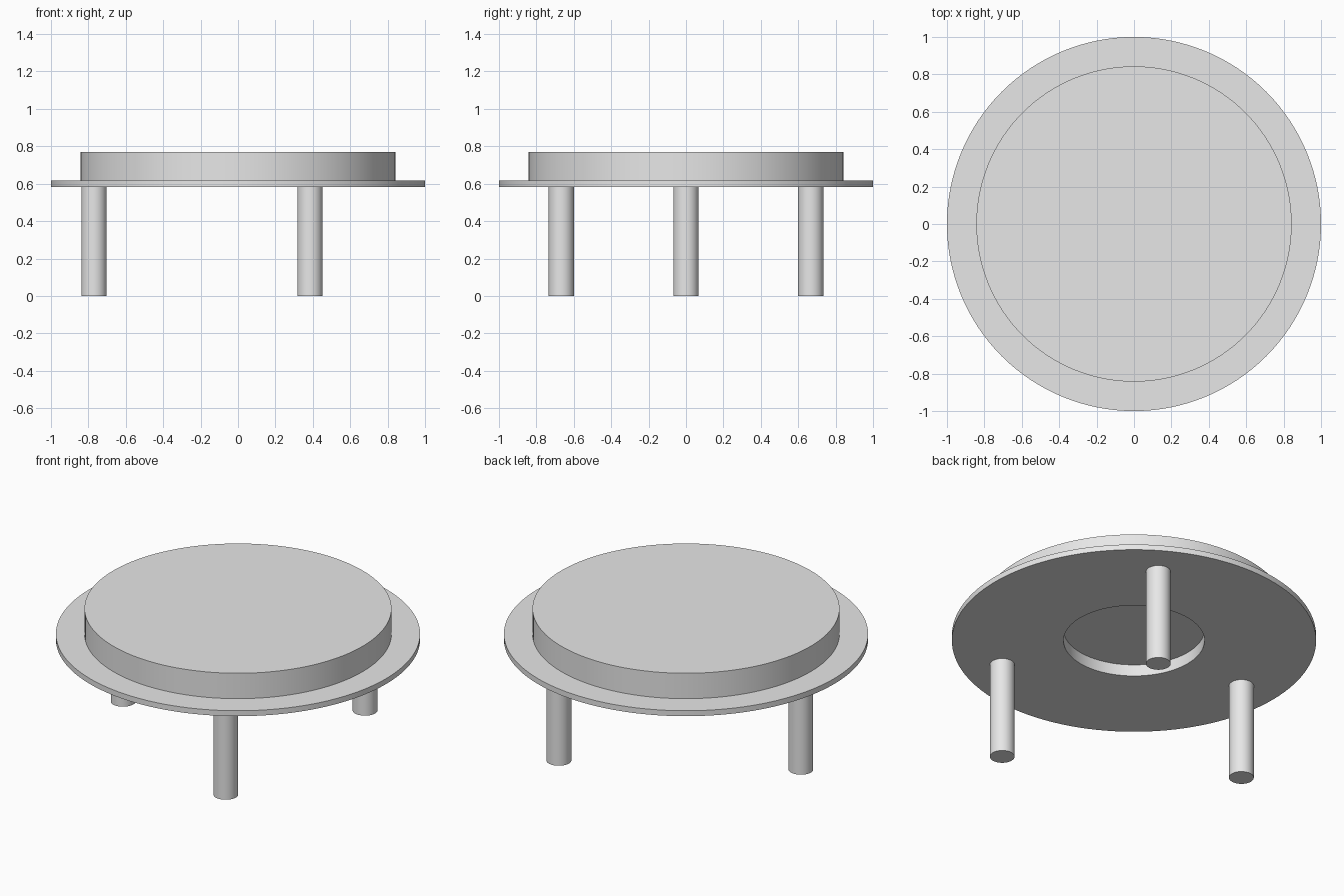
import bpy, bmesh, math
from mathutils import Matrix

cube = bpy.data.objects.get("Cube")
if cube:
    bpy.data.objects.remove(cube, do_unlink=True)

# Single grey finish
grey = bpy.data.materials.new("light_grey")
grey.use_nodes = True
colour = (0.8, 0.8, 0.8, 1)
grey.diffuse_color = colour
grey.node_tree.nodes["Principled BSDF"].inputs["Base Color"].default_value = colour


def finish(name, bm):
    """Turn a bmesh into a smooth, sharp-edged object."""
    bmesh.ops.recalc_face_normals(bm, faces=bm.faces)
    mesh = bpy.data.meshes.new(name)
    bm.to_mesh(mesh)
    bm.free()
    mesh.materials.append(grey)
    obj = bpy.data.objects.new(name, mesh)
    bpy.context.collection.objects.link(obj)
    bpy.ops.object.select_all(action="DESELECT")
    obj.select_set(True)
    bpy.context.view_layer.objects.active = obj
    bpy.ops.object.shade_smooth_by_angle(angle=math.radians(30))
    return obj


def lathe(name, profile, segments):
    """Sweep (radius, height) points around z and cap both ends."""
    bm = bmesh.new()
    rings = []
    for r, z in profile:
        rings.append([bm.verts.new((r * math.cos(a), r * math.sin(a), z))
                      for a in (math.tau * i / segments for i in range(segments))])
    for low, high in zip(rings, rings[1:]):
        for i in range(segments):
            j = (i + 1) % segments
            bm.faces.new((low[i], low[j], high[j], high[i]))
    bm.faces.new(rings[0])
    bm.faces.new(rings[-1])
    return finish(name, bm)


# Body: underside recess, thin flange, raised drum
FLANGE_BOTTOM, FLANGE_TOP = 0.583, 0.616
lathe("flanged_body", [
    (0.387, 0.653), (0.387, FLANGE_BOTTOM),
    (1.0, FLANGE_BOTTOM), (1.0, FLANGE_TOP),
    (0.843, FLANGE_TOP), (0.843, 0.77),
], 128)

# Three legs evenly spaced, one on the right side
for i, side in enumerate(("right", "front_left", "back_left")):
    bm = bmesh.new()
    bmesh.ops.create_cone(bm, cap_ends=True, segments=48, radius1=0.068, radius2=0.068,
                          depth=FLANGE_BOTTOM,
                          matrix=Matrix.Translation((0, 0, FLANGE_BOTTOM / 2)))
    leg = finish(side + "_leg", bm)
    angle = math.pi + math.tau * i / 3
    leg.location = (0.77 * math.cos(angle), 0.77 * math.sin(angle), 0)
